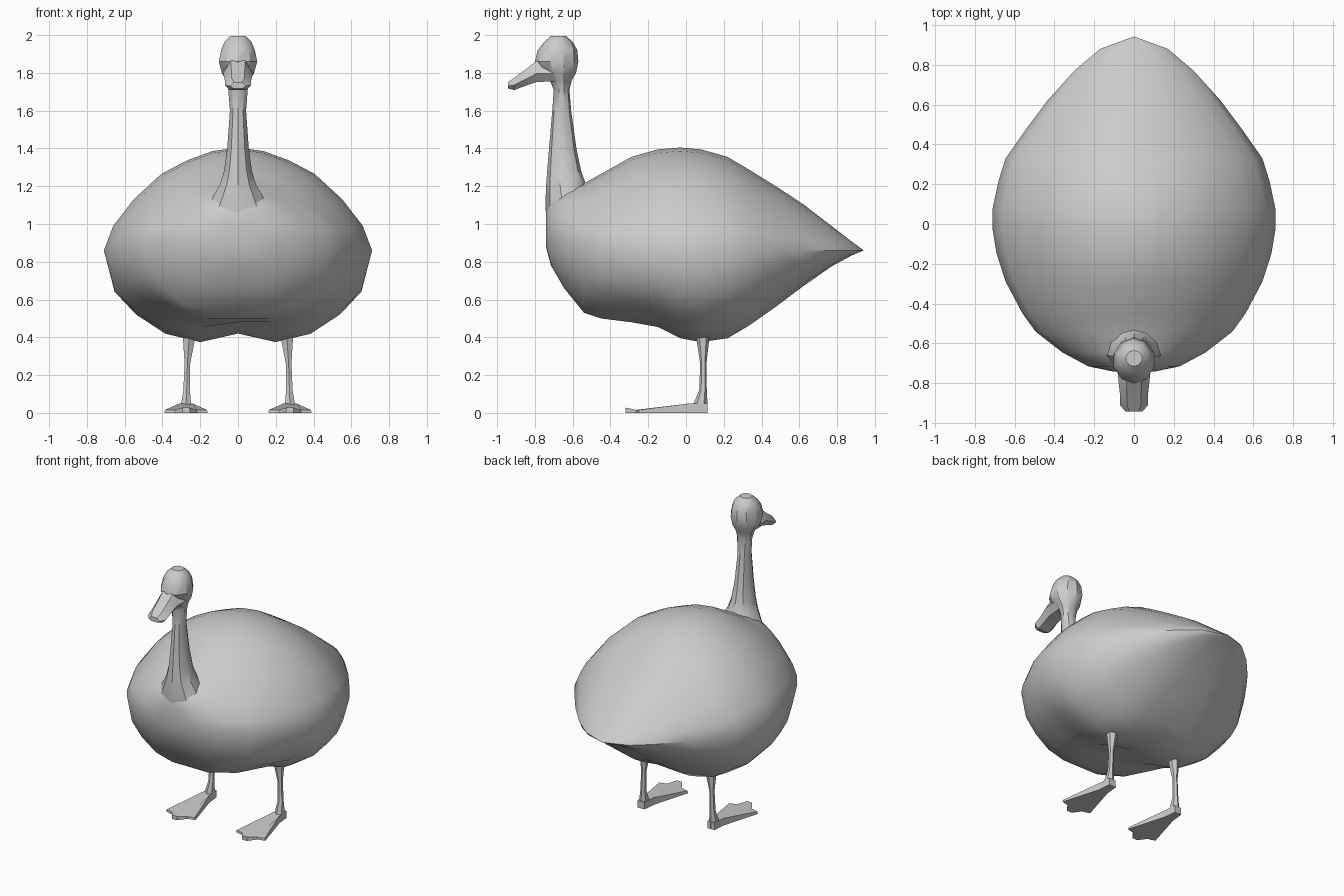
import bpy, bmesh, math
from mathutils import Vector


def finish(name, bm, angle):
    bmesh.ops.remove_doubles(bm, verts=bm.verts[:], dist=0.0005)
    bmesh.ops.recalc_face_normals(bm, faces=bm.faces[:])
    me = bpy.data.meshes.new(name)
    bm.to_mesh(me)
    bm.free()
    ob = bpy.data.objects.new(name, me)
    bpy.context.collection.objects.link(ob)
    bpy.ops.object.select_all(action='DESELECT')
    ob.select_set(True)
    bpy.context.view_layer.objects.active = ob
    bpy.ops.object.shade_smooth_by_angle(angle=math.radians(angle))
    return ob


def loft(name, rings, angle=35):
    bm = bmesh.new()
    rows = [[bm.verts.new(p) for p in ring] for ring in rings]
    n = len(rows[0])
    for a, b in zip(rows, rows[1:]):
        for i in range(n):
            j = (i + 1) % n
            bm.faces.new((a[i], a[j], b[j], b[i]))
    bm.faces.new(rows[0])
    bm.faces.new(rows[-1])
    return finish(name, bm, angle)


def oval(z, y0, y1, rx, n=10, x=0.0, tilt=0.0):
    """Horizontal oval between y0 and y1; tilt raises its front."""
    pts = []
    for i in range(n):
        a = 2 * math.pi * (i + 0.5) / n
        y = (y0 + y1) / 2 + (y1 - y0) / 2 * math.sin(a) / math.cos(math.pi / n if n % 4 == 0 else 0)
        pts.append((x + rx * math.cos(a), y, z - tilt * math.sin(a)))
    return pts


# Body: half cross-section (width share, height share), repeated along y
half = [(0, 1), (.19, .965), (.38, .875), (.57, .745), (.775, .5), (.93, .24), (1, 0),
        (.92, -.45), (.76, -.70), (.54, -.91), (.28, -1)]
# y, half width, bottom, widest height, top, belly groove
stations = [
    (-.742, .10, .88, .96, 1.06, 0), (-.715, .23, .78, .94, 1.14, 0),
    (-.645, .36, .66, .92, 1.18, 0), (-.54, .495, .53, .90, 1.215, 0),
    (-.45, .56, .50, .89, 1.265, 0), (-.29, .645, .48, .87, 1.355, 0),
    (-.15, .69, .455, .86, 1.395, .03), (-.03, .71, .395, .86, 1.405, .045),
    (.08, .71, .375, .86, 1.395, .045), (.22, .68, .395, .86, 1.355, .03),
    (.33, .645, .46, .86, 1.29, .01), (.48, .54, .565, .86, 1.197, 0),
    (.62, .435, .67, .86, 1.105, 0), (.77, .30, .775, .86, .99, 0),
    (.88, .17, .835, .86, .905, 0), (.942, 0, .86, .86, .86, 0)]
rings = []
for y, w, lo, mid, hi, groove in stations:
    side = [(w * u, y, mid + v * ((hi - mid) if v > 0 else (mid - lo))) for u, v in half]
    side.append((0, y, lo + groove))
    rings.append(side + [(-x, yy, z) for x, yy, z in side[-2:0:-1]])
loft("body", rings, 40)

# Neck and head: one loft of horizontal ovals
neck = [(.98, -.735, -.44, .24), (1.10, -.745, -.48, .165), (1.21, -.74, -.53, .10),
        (1.28, -.735, -.555, .078), (1.40, -.725, -.58, .06), (1.60, -.708, -.608, .045),
        (1.71, -.70, -.617, .054), (1.76, -.72, -.605, .066), (1.80, -.765, -.582, .09),
        (1.86, -.80, -.57, .107), (1.92, -.785, -.575, .094), (1.965, -.75, -.60, .075),
        (1.995, -.715, -.635, .042)]
loft("neck_and_head", [oval(*r) for r in neck], 32)

# Bill: hexagonal sections running forward and down
bill = [(-.69, .085, 1.755, 1.86), (-.79, .078, 1.752, 1.865), (-.86, .07, 1.728, 1.81),
        (-.91, .07, 1.709, 1.775), (-.943, .042, 1.718, 1.75)]
loft("bill", [[(-w, y, lo + .4 * (hi - lo)), (-w * .5, y, hi), (w * .5, y, hi),
               (w, y, lo + .4 * (hi - lo)), (w * .6, y, lo), (-w * .6, y, lo)]
              for y, w, lo, hi in bill], 25)

# Legs and webbed feet, one per side
outline = [(-.027, .113), (.027, .113), (.036, .02), (.115, -.25), (.06, -.265),
           (.02, -.32), (-.02, -.32), (-.06, -.265), (-.115, -.25), (-.036, .02)]
for s, label in ((-1, "left"), (1, "right")):
    leg = [(.46, .045, .13, .05, .255), (.38, .057, .122, .035, .26), (.26, .075, .108, .017, .268),
           (.12, .07, .11, .02, .272), (.05, .04, .114, .03, .275), (.0, .03, .114, .03, .275)]
    loft(label + "_leg", [oval(z, y0, y1, rx, 6, s * x) for z, y0, y1, rx, x in leg], 40)
    base = [(s * .275 + x, y, 0) for x, y in outline]
    top = []
    for x, y in outline:
        z = .05 if y > 0 else .016 + (.012 if abs(x) < .03 else 0)
        top.append((s * .275 + x * .96, y, z))
    loft(label + "_foot", [base, top], 25)
